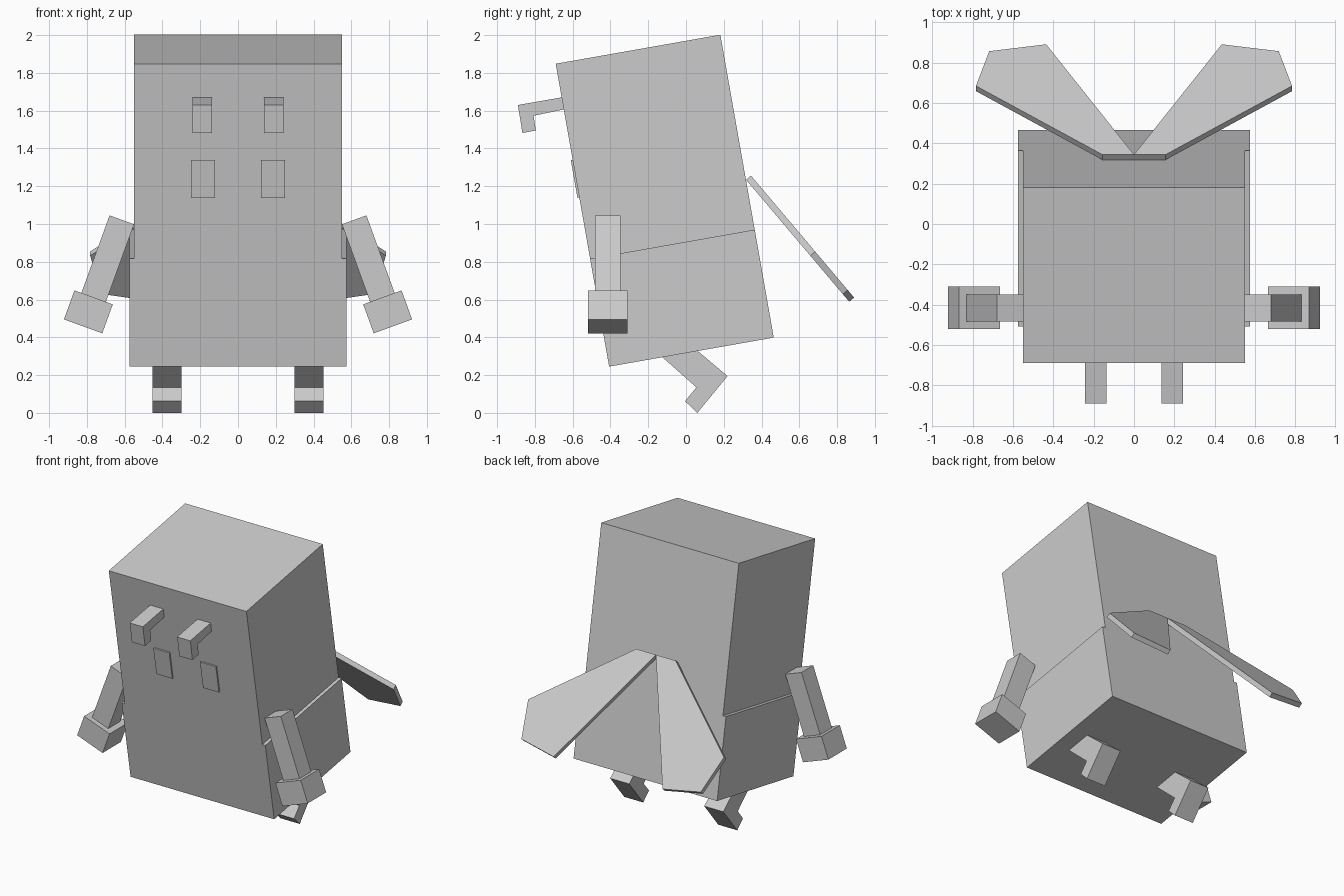
import bpy, bmesh, math
from mathutils import Vector, Matrix

old = bpy.data.objects.get("Cube")
if old:
    bpy.data.objects.remove(old, do_unlink=True)

GREY = (0.6, 0.6, 0.6, 1.0)
grey = bpy.data.materials.new("plain grey")
grey.use_nodes = True
grey.diffuse_color = GREY
grey.node_tree.nodes["Principled BSDF"].inputs["Base Color"].default_value = GREY


def prism(name, outline, offset, matrix=None, mirror=False):
    """Solid made by sweeping a flat outline along an offset."""
    bm = bmesh.new()
    face = bm.faces.new([bm.verts.new(p) for p in outline])
    swept = bmesh.ops.extrude_face_region(bm, geom=[face], use_keep_orig=True)
    verts = [v for v in swept["geom"] if isinstance(v, bmesh.types.BMVert)]
    bmesh.ops.translate(bm, verts=verts, vec=Vector(offset))
    if matrix:
        bm.transform(matrix)
    bmesh.ops.recalc_face_normals(bm, faces=bm.faces)
    mesh = bpy.data.meshes.new(name)
    bm.to_mesh(mesh)
    bm.free()
    mesh.materials.append(grey)
    ob = bpy.data.objects.new(name, mesh)
    bpy.context.collection.objects.link(ob)
    if mirror:
        ob.modifiers.new("mirror", 'MIRROR').use_mirror_merge = False
    return ob


def rect(x0, x1, z0, z1):
    """Rectangle in the xz plane."""
    return [(x0, 0, z0), (x1, 0, z0), (x1, 0, z1), (x0, 0, z1)]


def side(x, points):
    """Outline in the yz plane."""
    return [(x, y, z) for y, z in points]


# Body: stepped block leaning back to front; local origin at its lower front edge
lean = Matrix.Translation((0, -0.407, 0.245)) @ Matrix.Rotation(math.radians(10), 4, 'X')
half = [(0.574, 0), (0.574, 0.58), (0.55, 0.58), (0.55, 1.628)]
body = [(x, 0, z) for x, z in half] + [(-x, 0, z) for x, z in reversed(half)]
prism("body", body, (0, 0.885, 0), lean)

# Eye plates lying on the leaning front
prism("eyes", rect(0.123, 0.25, 0.909, 1.112), (0, -0.0099, 0), lean, True)

# Hooked brows
brow = [(-0.89, 1.63), (-0.62, 1.677), (-0.62, 1.612),
        (-0.807, 1.573), (-0.795, 1.495), (-0.866, 1.482)]
prism("brows", side(0.137, brow), (0.105, 0, 0), None, True)

# Arms and hands, splayed outwards
splay = Matrix.Translation((0.615, -0.415, 1.022)) @ Matrix.Rotation(math.radians(-20), 4, 'Y')
prism("arms", [(x, -0.067, z) for x, _, z in rect(-0.069, 0.069, -0.45, 0)],
      (0, 0.134, 0), splay, True)
prism("hands", [(x, -0.105, z) for x, _, z in rect(-0.108, 0.108, -0.6, -0.437)],
      (0, 0.21, 0), splay, True)

# Bent legs
leg = [(-0.17, 0.335), (0.0, 0.38), (0.22, 0.195),
       (0.06, 0), (-0.005, 0.062), (0.055, 0.135)]
prism("legs", side(0.3, leg), (0.152, 0, 0), None, True)

# Wings: flat plates sloping down behind the back
wing = [(0, 0.344), (0.157, 0.344), (0.783, 0.684), (0.717, 0.856), (0.435, 0.89)]
prism("wings", [(x, y, 1.256 - 1.182 * (y - 0.344)) for x, y in wing],
      (0, -0.026, -0.022), None, True)
